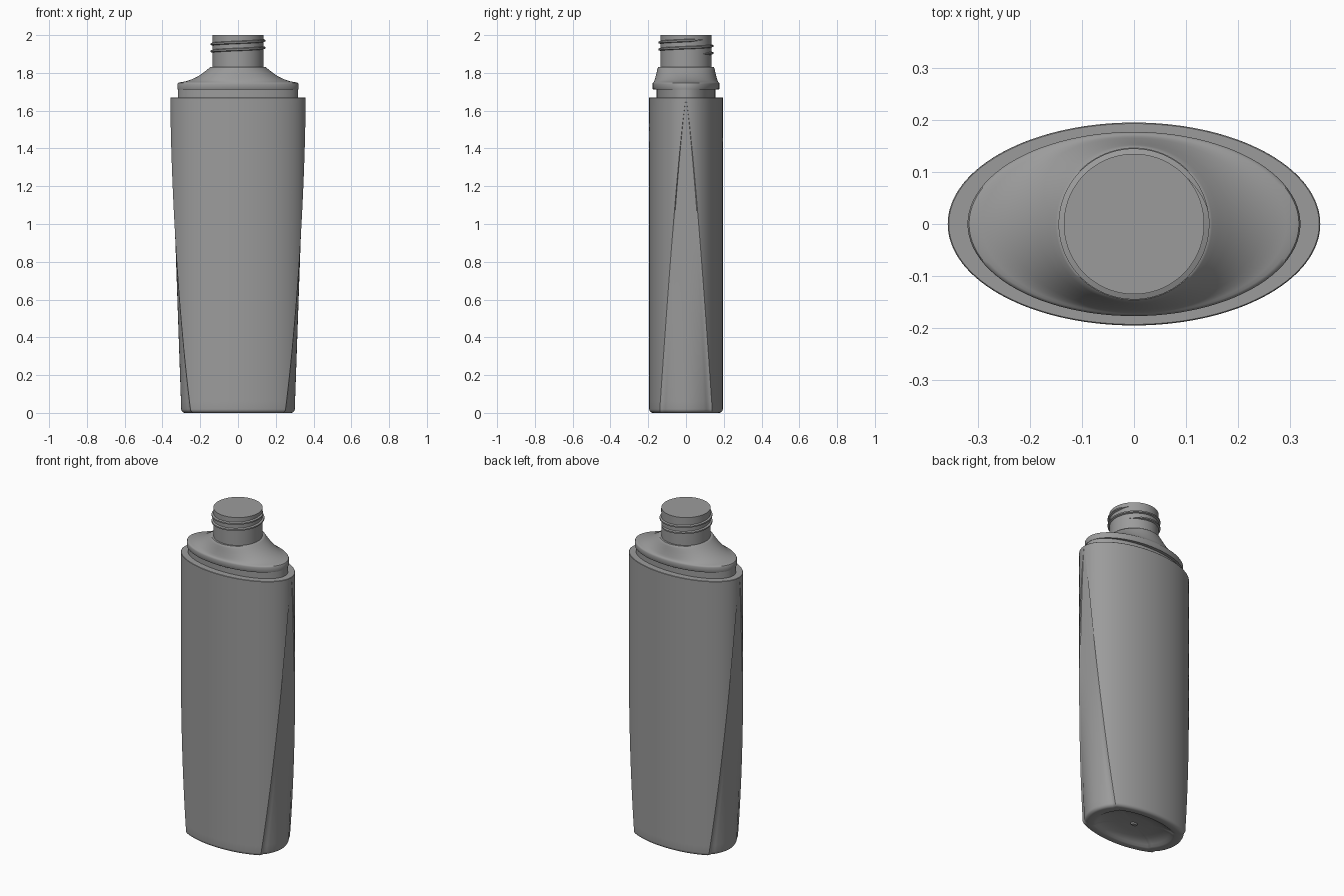
import bpy, bmesh, math

if "Cube" in bpy.data.objects:
    bpy.data.objects.remove(bpy.data.objects["Cube"])

A, B = 0.358, 0.195          # body ellipse half sizes
BODY_TOP, TIP = 1.67, 1.66   # body height, height where the side panels end

grey = bpy.data.materials.new("dark_grey")
grey.diffuse_color = (0.33, 0.33, 0.33, 1)
grey.use_nodes = True
grey.node_tree.nodes["Principled BSDF"].inputs["Base Color"].default_value = grey.diffuse_color


def lerp(a, b, t):
    return a + (b - a) * t


def finish(bm, name, angle):
    bmesh.ops.recalc_face_normals(bm, faces=bm.faces)
    mesh = bpy.data.meshes.new(name)
    bm.to_mesh(mesh)
    bm.free()
    mesh.materials.append(grey)
    ob = bpy.data.objects.new(name, mesh)
    bpy.context.collection.objects.link(ob)
    bpy.ops.object.select_all(action='DESELECT')
    ob.select_set(True)
    bpy.context.view_layer.objects.active = ob
    bpy.ops.object.shade_smooth_by_angle(angle=math.radians(angle))
    return ob


def loft(name, rings, angle=35):
    """Skin a list of point rings, capping both ends."""
    bm = bmesh.new()
    rows = [[bm.verts.new(p) for p in ring] for ring in rings]
    n = len(rows[0])
    for lo, hi in zip(rows, rows[1:]):
        for i in range(n):
            j = (i + 1) % n
            bm.faces.new((lo[i], lo[j], hi[j], hi[i]))
    bm.faces.new(rows[0][::-1])
    bm.faces.new(rows[-1])
    return finish(bm, name, angle)


def ellipse(a, b, z, n=96):
    return [(a * math.cos(2 * math.pi * i / n), b * math.sin(2 * math.pi * i / n), z)
            for i in range(n)]


def body_ring(z, inset=0.0, scale=1.0, zpos=None):
    """Ellipse whose two ends are cut by tapering, slightly sunken panels."""
    t = min(max(z / TIP, 0), 1)
    c = max(0.14 * (1 - t) ** 0.8, 0.002)
    end = lerp(0.30, A, t)
    xc = A * math.sqrt(1 - (c / B) ** 2)
    xp = min(xc, end - 0.02 * c)
    quad = []
    for i in range(9):
        quad.append((end - (end - xp) * 0.7 * (i / 8) ** 2, 0.78 * c * i / 8))
    quad += [(lerp(xp, end, 0.1), 0.85 * c), (lerp(xp, end, 0.03), 0.93 * c)]
    a0 = math.asin(c / B)
    for i in range(25):
        a = lerp(a0, math.pi / 2, i / 24)
        quad.append((A * math.cos(a), B * math.sin(a)))
    quad[-1] = (0, B)
    half = quad + [(-x, y) for x, y in quad[-2::-1]]
    full = half + [(x, -y) for x, y in half[-2:0:-1]]
    sx, sy = scale * (1 - inset / end), scale * (1 - inset / B)
    return [(x * sx, y * sy, z if zpos is None else zpos) for x, y in full]


# Body: recessed base, rounded foot, tapering wall, crisp rim
R = 0.02
rings = [body_ring(0, R, s, z) for s, z in
         [(0.06, 0.028), (0.08, 0.036), (0.4, 0.034), (0.62, 0.028),
          (0.78, 0.014), (0.84, 0.003), (0.89, 0.0)]]
for i in range(6):
    a = math.pi / 2 * i / 5
    rings.append(body_ring(R * (1 - math.cos(a)), R * (1 - math.sin(a))))
rings += [body_ring(lerp(R, TIP, i / 40)) for i in range(1, 41)]
rings += [body_ring(1.668, 0.0), body_ring(BODY_TOP, 0.002)]
loft("bottle_body", rings)

# Shoulder: grooved collar that blends from an ellipse into a round neck base
profile = [(0.318, 0.155, 1.66), (0.318, 0.155, 1.712), (0.319, 0.174, 1.712),
           (0.320, 0.177, 1.716), (0.320, 0.177, 1.742), (0.317, 0.1755, 1.747),
           (0.308, 0.173, 1.750), (0.293, 0.171, 1.752), (0.270, 0.168, 1.757),
           (0.245, 0.165, 1.766), (0.215, 0.161, 1.780), (0.185, 0.156, 1.800),
           (0.162, 0.152, 1.818), (0.150, 0.149, 1.828), (0.146, 0.146, 1.831),
           (0.134, 0.134, 1.831)]
loft("shoulder", [ellipse(*p) for p in profile], 40)

# Neck
loft("neck", [ellipse(0.135, 0.135, z) for z in (1.825, 1.92, 2.0)])

# Screw thread: trapezoid swept along a helix, fading in and out
turns, steps = 2.0, 160
section = [(-0.006, -0.010), (0.010, -0.004), (0.010, 0.004), (-0.006, 0.010)]
thread = []
for i in range(steps + 1):
    t = i / steps
    a = math.radians(40) + turns * 2 * math.pi * t
    fade = max(min(1, t / 0.04, (1 - t) / 0.04), 0.1)
    thread.append([((0.135 + dr * fade) * math.cos(a),
                    (0.135 + dr * fade) * math.sin(a),
                    lerp(1.90, 1.975, t) + dz * fade) for dr, dz in section])
loft("screw_thread", thread)
